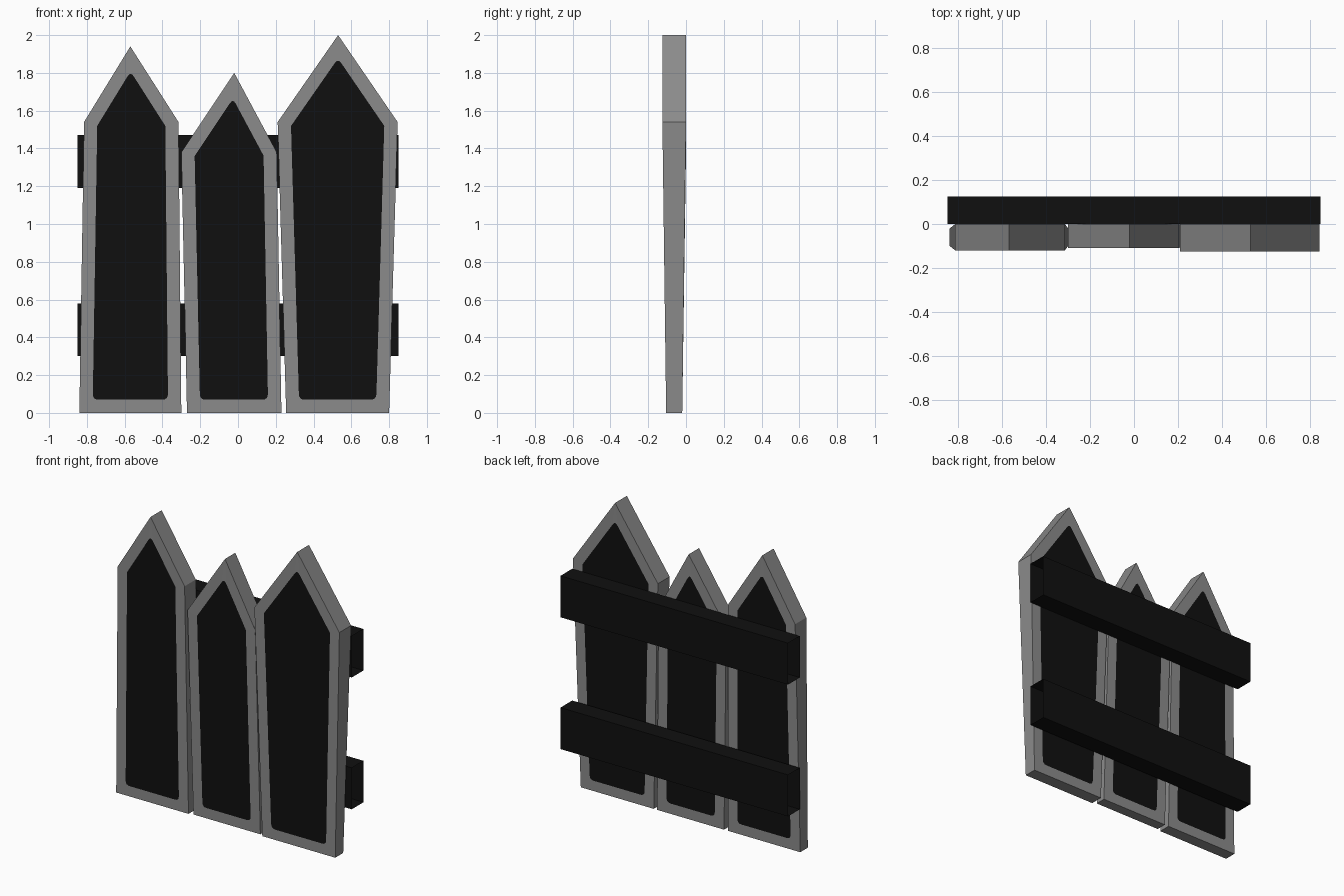
import bpy
import bmesh
from mathutils import Vector

cube = bpy.data.objects.get("Cube")
if cube:
    bpy.data.objects.remove(cube, do_unlink=True)


def make_material(name, rgb):
    mat = bpy.data.materials.new(name)
    mat.use_nodes = True
    color = (*rgb, 1)
    mat.diffuse_color = color
    mat.node_tree.nodes["Principled BSDF"].inputs["Base Color"].default_value = color
    return mat


GREY = make_material("grey trim", (0.26, 0.26, 0.26))
BLACK = make_material("black panel", (0.005, 0.005, 0.005))
TRIM, ROUND, ARC_STEPS = 0.07, 0.03, 4


def finish(name, bm, materials):
    mesh = bpy.data.meshes.new(name)
    bm.to_mesh(mesh)
    bm.free()
    for mat in materials:
        mesh.materials.append(mat)
    obj = bpy.data.objects.new(name, mesh)
    bpy.context.collection.objects.link(obj)
    return obj


def inset_corner(prev, corner, following):
    """Corner moved inward by the trim width (counter-clockwise outline)."""
    a, b = (corner - prev).normalized(), (following - corner).normalized()
    n1, n2 = Vector((-a.y, a.x)), Vector((-b.y, b.x))
    return corner + (n1 + n2) * TRIM / (1 + n1.dot(n2))


def round_corner(prev, corner, following):
    start = corner + (prev - corner).normalized() * ROUND
    end = corner + (following - corner).normalized() * ROUND
    steps = [i / ARC_STEPS for i in range(ARC_STEPS + 1)]
    return [start * (1 - t) ** 2 + corner * 2 * t * (1 - t) + end * t * t for t in steps]


def plank(name, bottom, shoulder, shoulder_z, peak, depth):
    """Pointed board that thins toward the ground, with a dark panel on both faces."""
    outer = [Vector(p) for p in (
        (bottom[0], 0), (bottom[1], 0), (shoulder[1], shoulder_z),
        peak, (shoulder[0], shoulder_z))]
    count = len(outer)
    inner = [inset_corner(outer[i - 1], outer[i], outer[(i + 1) % count]) for i in range(count)]
    # Bottom corners and peak are rounded, shoulders stay sharp
    arcs = [[inner[i]] if i in (2, 4) else
            round_corner(inner[i - 1], inner[i], inner[(i + 1) % count]) for i in range(count)]
    bm = bmesh.new()

    def build_side(is_front):
        def vert(p):
            taper = 0.02 * (1 - min(p.y / shoulder_z, 1))
            y = -depth + taper if is_front else -taper
            return bm.verts.new((p.x, y, p.y))

        def face(verts, material):
            bm.faces.new(verts if is_front else verts[::-1]).material_index = material

        rim = [vert(p) for p in outer]
        panel = [[vert(p) for p in arc] for arc in arcs]
        for i in range(count):
            j = (i + 1) % count
            face([rim[i], rim[j], panel[j][0], panel[i][-1]], 0)
            if len(panel[i]) > 1:
                face([rim[i]] + panel[i][::-1], 0)
        face(panel[0] + panel[1] + panel[2] + panel[4], 1)
        face(panel[2] + panel[3] + panel[4], 1)
        return rim

    front, back = build_side(True), build_side(False)
    for i in range(count):
        j = (i + 1) % count
        bm.faces.new((front[j], front[i], back[i], back[j]))
    bmesh.ops.recalc_face_normals(bm, faces=bm.faces[:])
    return finish(name, bm, (GREY, BLACK))


def rail(name, z_low, z_high):
    """Horizontal beam, open at both ends."""
    bm = bmesh.new()
    section = [(0, z_low), (0.125, z_low), (0.125, z_high), (0, z_high)]
    left, right = [[bm.verts.new((x, y, z)) for y, z in section] for x in (-0.85, 0.85)]
    for i in range(4):
        j = (i + 1) % 4
        bm.faces.new((left[j], left[i], right[i], right[j]))
    center = Vector((0, 0.0625, (z_low + z_high) / 2))
    bm.normal_update()
    for f in bm.faces:
        if f.normal.dot(f.calc_center_median() - center) < 0:
            f.normal_flip()
    return finish(name, bm, (BLACK,))


# Three boards
plank("right_plank", (-0.84, -0.30), (-0.815, -0.315), 1.54, (-0.57, 1.94), 0.12)
plank("middle_plank", (-0.27, 0.23), (-0.30, 0.205), 1.38, (-0.02, 1.80), 0.11)
plank("left_plank", (0.255, 0.80), (0.21, 0.845), 1.54, (0.53, 2.0), 0.125)

# Two rails behind the boards
rail("lower_rail", 0.30, 0.58)
rail("upper_rail", 1.19, 1.47)
